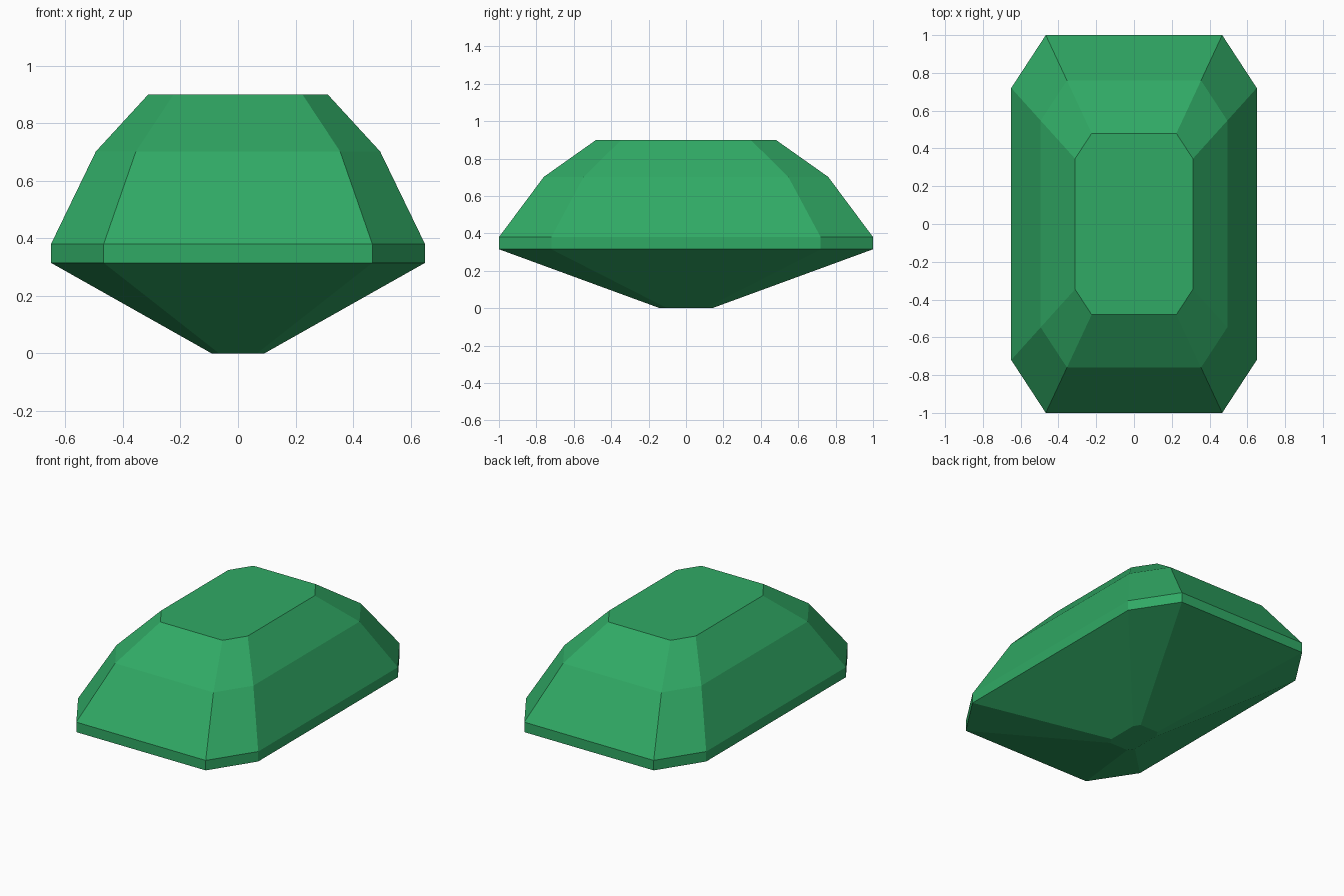
import bpy, bmesh

if "Cube" in bpy.data.objects:
    bpy.data.objects.remove(bpy.data.objects["Cube"])

# Cut-corner outline of the gem at its widest, one quadrant mirrored around
HALF_X, HALF_Y = 0.65, 1.0
CORNER_X, CORNER_Y = 0.467, 0.72
OUTLINE = [(HALF_X, -CORNER_Y), (HALF_X, CORNER_Y), (CORNER_X, HALF_Y), (-CORNER_X, HALF_Y),
           (-HALF_X, CORNER_Y), (-HALF_X, -CORNER_Y), (-CORNER_X, -HALF_Y), (CORNER_X, -HALF_Y)]

# (height, scale): culet, girdle bottom, girdle top, crown step, table
LEVELS = [(0.0, 0.14), (0.315, 1.0), (0.38, 1.0), (0.702, 0.76), (0.90, 0.48)]

bm = bmesh.new()
rings = [[bm.verts.new((x * s, y * s, z)) for x, y in OUTLINE] for z, s in LEVELS]

# Facets between neighbouring rings
n = len(OUTLINE)
for low, high in zip(rings, rings[1:]):
    for i in range(n):
        j = (i + 1) % n
        bm.faces.new((low[i], low[j], high[j], high[i]))

# Flat culet and table
bm.faces.new(rings[0][::-1])
bm.faces.new(rings[-1])
bmesh.ops.recalc_face_normals(bm, faces=bm.faces)

mesh = bpy.data.meshes.new("emerald_cut_gem")
bm.to_mesh(mesh)
bm.free()
gem = bpy.data.objects.new("emerald_cut_gem", mesh)
bpy.context.collection.objects.link(gem)

# Green stone colour
green = bpy.data.materials.new("green_stone")
green.diffuse_color = (0.03, 0.4, 0.13, 1.0)
green.use_nodes = True
green.node_tree.nodes["Principled BSDF"].inputs["Base Color"].default_value = green.diffuse_color
mesh.materials.append(green)
